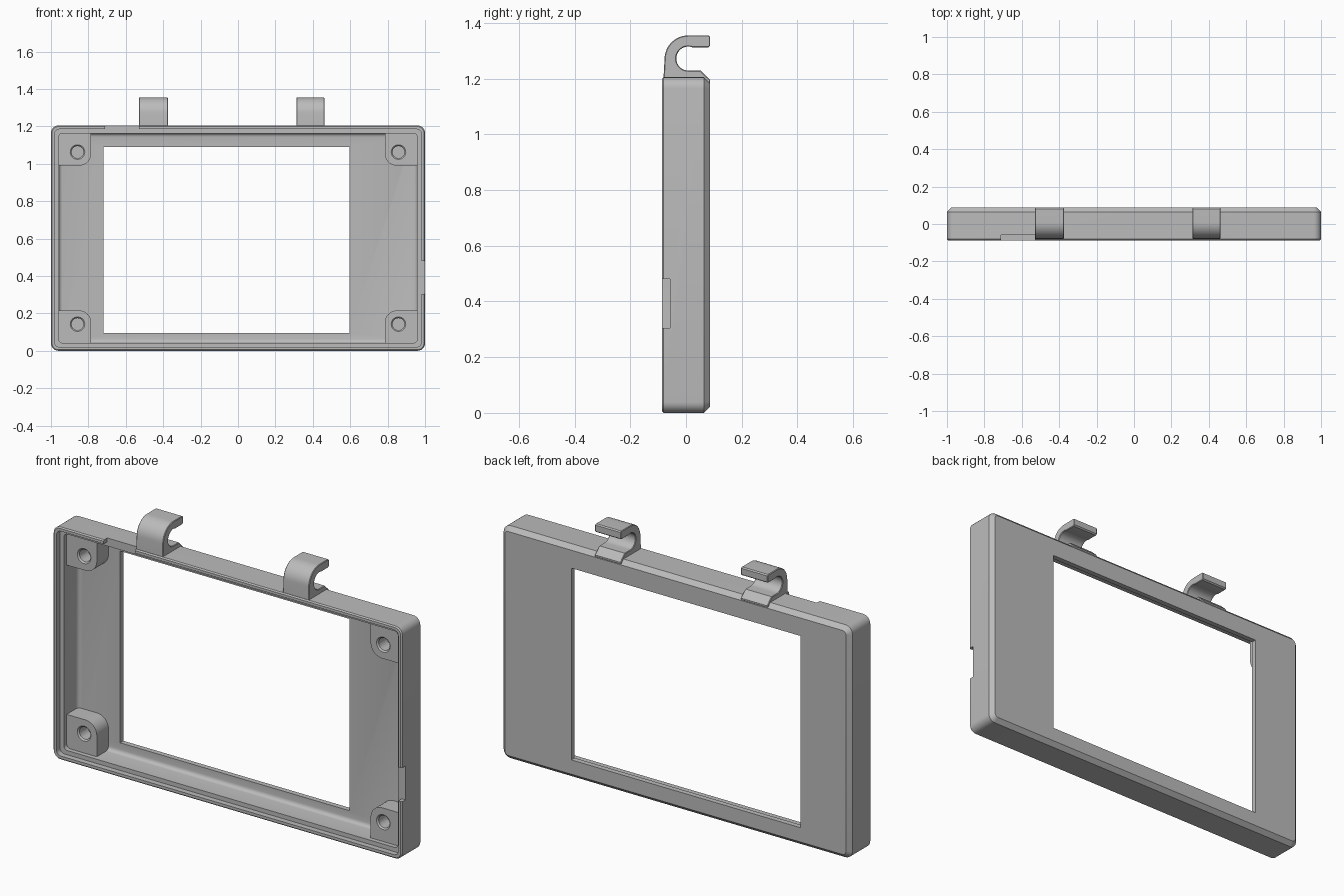
import bpy, bmesh, math
from mathutils import Vector

old = bpy.data.objects.get("Cube")
if old:
    bpy.data.objects.remove(old, do_unlink=True)

W, H, D = 1.0, 1.205, 0.087      # half width, height, half depth
MID = H / 2

grey = bpy.data.materials.new("mid_grey")
grey.use_nodes = True
colour = (0.5, 0.5, 0.5, 1)
grey.diffuse_color = colour
grey.node_tree.nodes["Principled BSDF"].inputs["Base Color"].default_value = colour


def loft(name, loops):
    """Solid through matching loops of points, capped at both ends."""
    bm = bmesh.new()
    rings = [[bm.verts.new(p) for p in loop] for loop in loops]
    n = len(rings[0])
    for a, b in zip(rings, rings[1:]):
        for i in range(n):
            j = (i + 1) % n
            bm.faces.new((a[i], a[j], b[j], b[i]))
    bm.faces.new(rings[0])
    bm.faces.new(rings[-1])
    bmesh.ops.recalc_face_normals(bm, faces=bm.faces)
    me = bpy.data.meshes.new(name)
    bm.to_mesh(me)
    bm.free()
    me.materials.append(grey)
    ob = bpy.data.objects.new(name, me)
    bpy.context.collection.objects.link(ob)
    return ob


def arc(cx, cz, r, start, end, steps):
    return [(cx + r * math.cos(math.radians(start + (end - start) * i / steps)),
             cz + r * math.sin(math.radians(start + (end - start) * i / steps)))
            for i in range(steps + 1)]


def rounded_loop(inset, y, r):
    """Rounded rectangle in the xz plane, inset from the case outline."""
    hx, hz = W - inset - r, MID - inset - r
    pts = []
    for k, (sx, sz) in enumerate([(1, 1), (-1, 1), (-1, -1), (1, -1)]):
        pts += arc(sx * hx, MID + sz * hz, r, 90 * k, 90 * k + 90, 6)
    return [(x, y, z) for x, z in pts]


def box(name, x0, x1, y0, y1, z0, z1):
    return loft(name, [[(x0, y, z0), (x1, y, z0), (x1, y, z1), (x0, y, z1)]
                       for y in (y0, y1)])


def cylinder(name, x, z, r0, r1, y0, y1):
    return loft(name, [[(px, y, pz) for px, pz in arc(x, z, r, 0, 345, 23)]
                       for r, y in ((r0, y0), (r1, y1))])


def cut(ob, cutter):
    bpy.context.view_layer.objects.active = ob
    mod = ob.modifiers.new("cut", "BOOLEAN")
    mod.operation, mod.solver, mod.object = "DIFFERENCE", "EXACT", cutter
    bpy.ops.object.modifier_apply(modifier=mod.name)
    bpy.data.objects.remove(cutter, do_unlink=True)


def smooth(ob):
    bpy.ops.object.select_all(action="DESELECT")
    ob.select_set(True)
    bpy.context.view_layer.objects.active = ob
    bpy.ops.object.shade_smooth_by_angle(angle=math.radians(30))


# Case shell: chamfered back, outer wall, stepped rim, filleted cavity
FLOOR = 0.06
sections = [(0.022, D, 0.02), (0, D - 0.022, 0.04), (0, -D + 0.006, 0.04),
            (0.006, -D, 0.034), (0.02, -D, 0.025), (0.02, -0.058, 0.025),
            (0.042, -0.058, 0.02)]
sections += [(0.042 + 0.02 * (1 - math.cos(a)), FLOOR - 0.02 * (1 - math.sin(a)), 0.02)
             for a in [math.radians(d) for d in (0, 22, 45, 67, 90)]]
case = loft("case_shell", [rounded_loop(*s) for s in sections])

# Screen window and the two rim notches
cut(case, box("window_cutter", -0.718, 0.597, 0, 0.2, 0.096, 1.09))
cut(case, box("side_notch_cutter", 0.95, 1.1, -0.2, -0.0575, 0.305, 0.48))
cut(case, box("top_notch_cutter", -0.71, -0.53, -0.2, -0.0575, 1.155, 1.3))
smooth(case)

# Corner screw posts with countersunk blind holes
for side, sx in (("left", 1), ("right", -1)):
    for level, sz in (("top", 1), ("bottom", -1)):
        inner_x, inner_z, r = 0.785, 0.387, 0.065
        corner = arc(inner_x + r, inner_z + r, r, 180, 270, 8)
        outline = corner + [(0.968, inner_z), (0.968, 0.565), (inner_x, 0.565)]
        post = loft(f"screw_post_{level}_{side}",
                    [[(sx * x, y, MID + sz * z) for x, z in outline]
                     for y in (-0.035, FLOOR + 0.005)])
        hx, hz = sx * 0.858, MID + sz * 0.46
        cut(post, cylinder("hole_cutter", hx, hz, 0.032, 0.032, -0.1, 0.04))
        cut(post, cylinder("countersink_cutter", hx, hz, 0.049, 0.029, -0.045, -0.025))
        smooth(post)

# Hanging hooks on the top edge
profile = [(-0.08, 1.19), (-0.08, 1.215)]
profile += arc(0.008, 1.27, 0.085, 180, 90, 12)
profile += [(0.08, 1.355), (D, 1.35), (D, 1.318), (0.08, 1.312)]
profile += arc(0.008, 1.272, 0.043, 68, 270, 18)
profile += [(0.052, 1.229), (D, 1.195), (D, 1.184), (0.06, 1.18)]
for name, x0, x1 in (("hook_right", -0.529, -0.375), ("hook_left", 0.313, 0.462)):
    hook = loft(name, [[(x, y, z) for y, z in profile] for x in (x0, x1)])
    bpy.context.view_layer.objects.active = hook
    bevel = hook.modifiers.new("edge_bevel", "BEVEL")
    bevel.width, bevel.segments, bevel.limit_method = 0.003, 1, "ANGLE"
    bevel.angle_limit = math.radians(60)
    bpy.ops.object.modifier_apply(modifier=bevel.name)
    smooth(hook)
